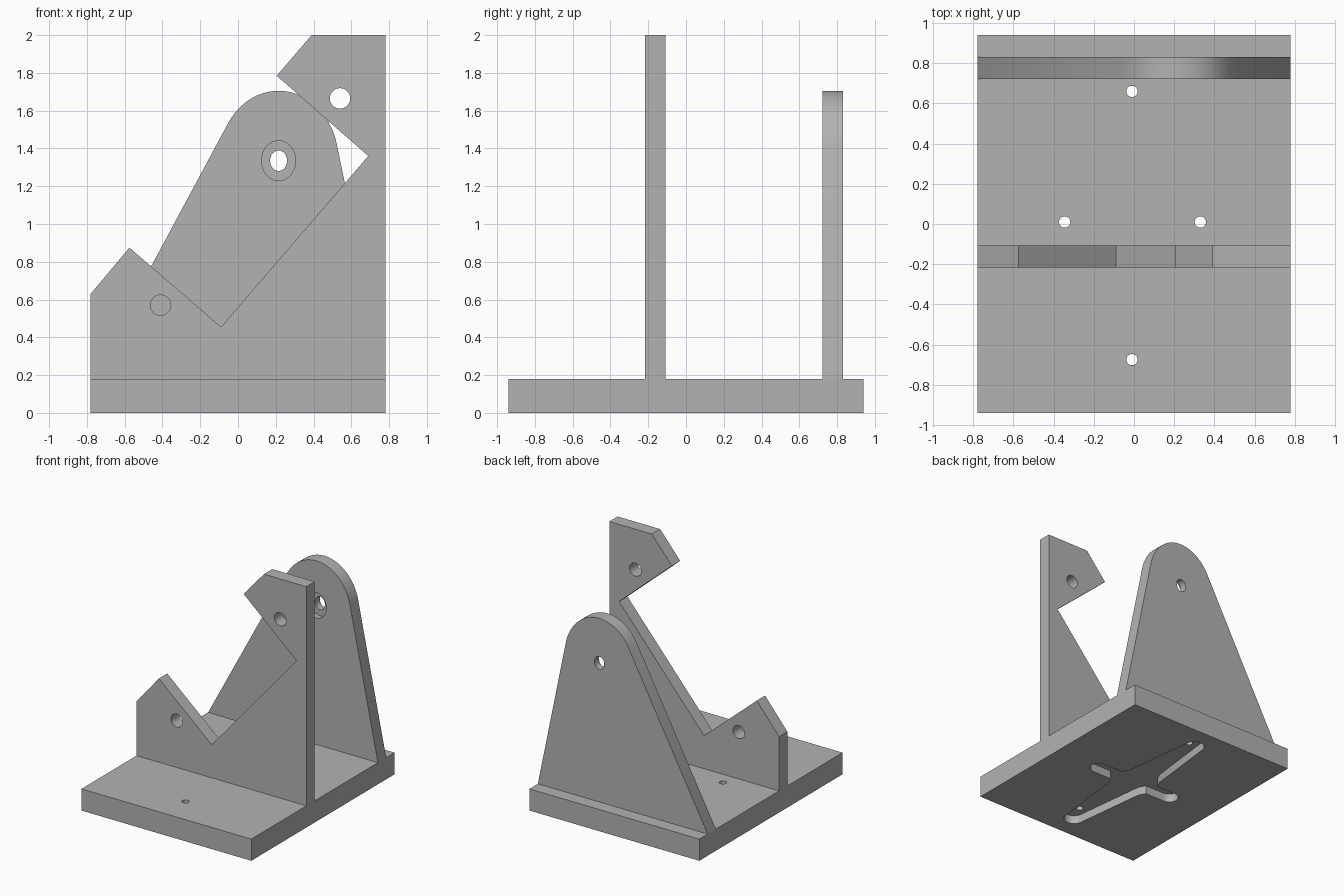
import bpy, bmesh
from math import pi, cos, sin, atan2, acos, hypot
from mathutils import Matrix

if "Cube" in bpy.data.objects:
    bpy.data.objects.remove(bpy.data.objects["Cube"])

grey = bpy.data.materials.new("matte grey")
grey.use_nodes = True
grey.diffuse_color = (0.45, 0.45, 0.45, 1)
grey.node_tree.nodes["Principled BSDF"].inputs["Base Color"].default_value = grey.diffuse_color


def prism(name, outline, low, high, upright=False):
    """Extrude an outline along z, or along y when upright (outline is x, z)."""
    bm = bmesh.new()
    place = (lambda p: (p[0], low, p[1])) if upright else (lambda p: (p[0], p[1], low))
    face = bm.faces.new([bm.verts.new(place(p)) for p in outline])
    grown = bmesh.ops.extrude_face_region(bm, geom=[face])["geom"]
    step = (0, high - low, 0) if upright else (0, 0, high - low)
    bmesh.ops.translate(bm, vec=step, verts=[v for v in grown if isinstance(v, bmesh.types.BMVert)])
    bmesh.ops.recalc_face_normals(bm, faces=bm.faces)
    mesh = bpy.data.meshes.new(name)
    bm.to_mesh(mesh)
    bm.free()
    mesh.materials.append(grey)
    obj = bpy.data.objects.new(name, mesh)
    bpy.context.collection.objects.link(obj)
    return obj


def arc(cx, cy, rx, ry, start, end, steps):
    return [(cx + rx * cos(start + (end - start) * i / steps),
             cy + ry * sin(start + (end - start) * i / steps)) for i in range(steps + 1)]


def ellipse(cx, cy, rx, ry):
    return arc(cx, cy, rx, ry, 0, 2 * pi, 40)[:-1]


def activate(obj):
    bpy.ops.object.select_all(action='DESELECT')
    obj.select_set(True)
    bpy.context.view_layer.objects.active = obj


def cut(obj, cutter):
    cutter.hide_render = True
    activate(obj)
    mod = obj.modifiers.new("cut", 'BOOLEAN')
    mod.operation, mod.solver, mod.object = 'DIFFERENCE', 'EXACT', cutter
    bpy.ops.object.modifier_apply(modifier=mod.name)
    bpy.data.objects.remove(cutter)


W, D, T = 0.78, 0.94, 0.18

# Base with a cross-shaped pocket underneath and four screw holes
base = prism("base", [(-W, -D), (W, -D), (W, D), (-W, D)], 0, T)
quarter = [(0.43, 0)] + arc(0.36, 0, 0.07, 0.07, 0, pi / 2, 8)[1:]
quarter += [(0.18, 0.07), (0.15, 0.13)]
quarter += arc(0, 0.73, 0.08, 0.08, 0, pi / 2, 10)
half = quarter + [(-x, y) for x, y in reversed(quarter[:-1])]
cross = half + [(x, -y) for x, y in reversed(half[1:-1])]
cut(base, prism("pocket_cutter", cross, -0.05, 0.07))
for x, y in [(-0.01, 0.66), (-0.01, -0.675), (-0.345, 0.01), (0.33, 0.01)]:
    cut(base, prism("screw_cutter", ellipse(x, y, 0.028, 0.028), -0.1, 0.3))

# Front plate with a tilted rectangular notch and two holes
front_plate = prism("front_plate", [
    (-W, 0.17), (W, 0.17), (W, 2), (0.39, 2), (0.205, 1.785), (0.69, 1.36),
    (-0.09, 0.455), (-0.575, 0.875), (-W, 0.63)], -0.217, -0.108, True)
for x, z in [(-0.41, 0.57), (0.54, 1.665)]:
    cut(front_plate, prism("hole_cutter", ellipse(x, z, 0.054, 0.054), -0.3, 0, True))

# Back plate: straight sides running tangent into an oval top
cx, cz, rx, rz = 0.215, 1.335, 0.317, 0.37


def tangent_angle(px, pz, side):
    u, v = (px - cx) / rx, (pz - cz) / rz
    return atan2(v, u) + side * acos(1 / hypot(u, v))


a0 = tangent_angle(W, T, 1)
a1 = tangent_angle(-W, T, -1) + 2 * pi
top = arc(cx, cz, rx, rz, a0, a1, 40)
back_plate = prism("back_plate", [(-W, 0.17), (W, 0.17), (W, T)] + top + [(-W, T)], 0.722, 0.83, True)
cut(back_plate, prism("bore_cutter", ellipse(cx, cz, 0.045, 0.054), 0.6, 0.95, True))
cut(back_plate, prism("counterbore_cutter", ellipse(cx, cz, 0.09, 0.106), 0.6, 0.77, True))

for part in (base, front_plate, back_plate):
    activate(part)
    bpy.ops.object.shade_smooth_by_angle(angle=pi / 6)
